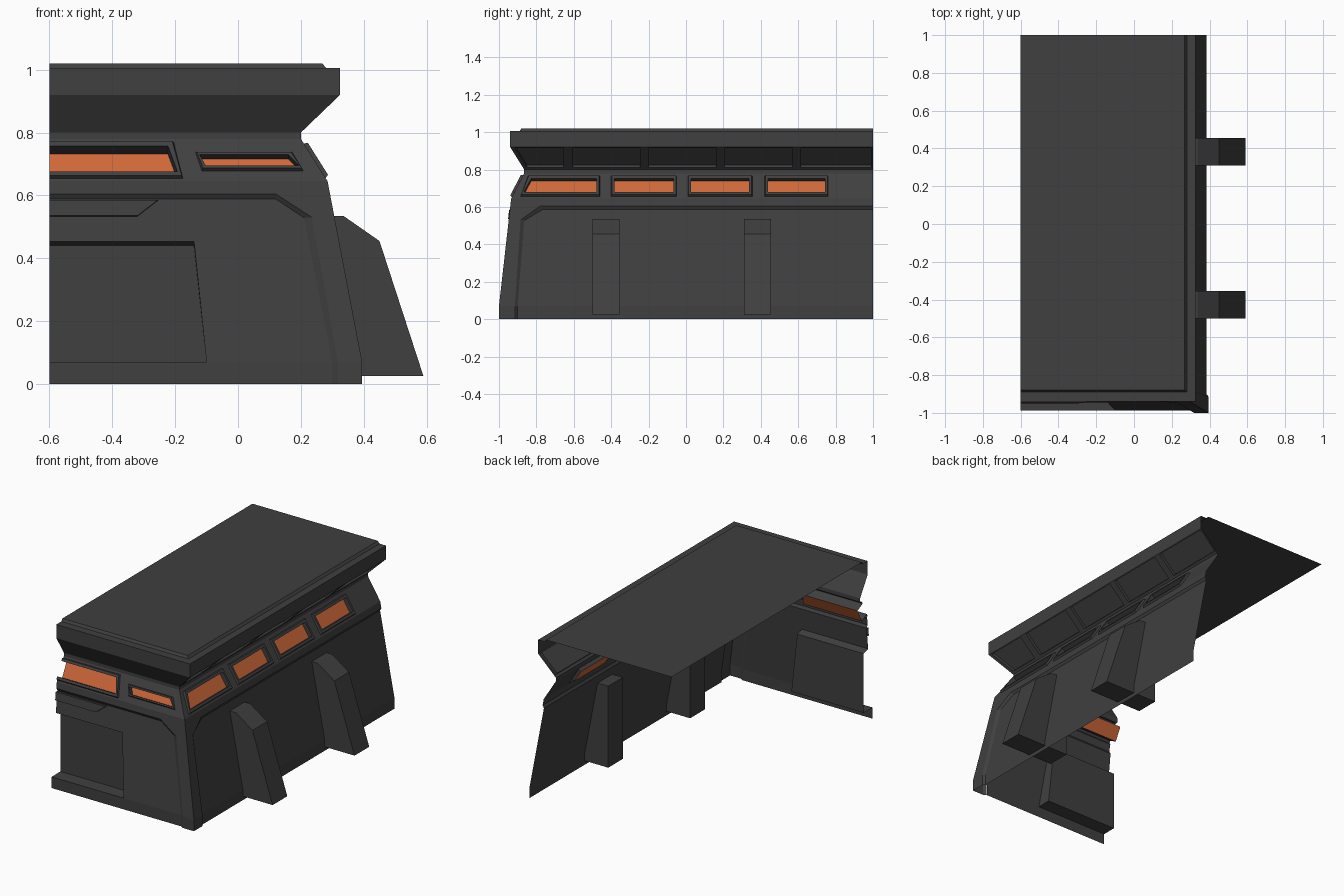
import bpy, bmesh
from mathutils import Vector

if "Cube" in bpy.data.objects:
    bpy.data.objects.remove(bpy.data.objects["Cube"])

LEFT, BACK = -0.6, 1.0
# wall profile rows: right-wall x, front-wall y, z
ROWS = [(0.395, -1, 0), (0.395, -1, 0.07), (0.285, -0.935, 0.645), (0.20, -0.865, 0.78),
        (0.20, -0.865, 0.80), (0.325, -0.94, 0.92), (0.325, -0.94, 1.005),
        (0.28, -0.89, 1.005), (0.268, -0.88, 1.02)]
LOWER, BAND, SOFFIT = 1, 2, 4


def material(name, color):
    m = bpy.data.materials.new(name)
    m.diffuse_color = (*color, 1)
    m.use_nodes = True
    m.node_tree.nodes["Principled BSDF"].inputs["Base Color"].default_value = m.diffuse_color
    return m


DARK = material("dark_grey", (0.05, 0.05, 0.05))
ORANGE = material("orange_glass", (0.62, 0.135, 0.04))


def finish(name, bm, mat=DARK):
    bmesh.ops.remove_doubles(bm, verts=bm.verts, dist=0.0002)
    bmesh.ops.recalc_face_normals(bm, faces=bm.faces)
    me = bpy.data.meshes.new(name)
    bm.to_mesh(me)
    bm.free()
    me.materials.append(mat)
    ob = bpy.data.objects.new(name, me)
    bpy.context.collection.objects.link(ob)
    return ob


def on_wall(side, seg, u, z, off=0.0):
    """Point on a wall segment (u along the wall), pushed out along its normal."""
    if seg == LOWER and z < 0.07:
        seg = 0
    (x0, y0, z0), (x1, y1, z1) = ROWS[seg], ROWS[seg + 1]
    a0, a1 = (-y0, -y1) if side == 'front' else (x0, x1)
    t = (z - z0) / (z1 - z0)
    n = Vector((z1 - z0, a0 - a1)).normalized()
    a, h = a0 + (a1 - a0) * t + n.x * off, z + n.y * off
    return Vector((u, -a, h)) if side == 'front' else Vector((a, u, h))


def path(side, seg, pts, off=0.0):
    return [on_wall(side, seg, u, z, off) for u, z in pts]


def strip(bm, a, b, closed=False):
    """Quads between two matching paths; skips edges on the open left side."""
    n = len(a)
    for i in range(n if closed else n - 1):
        j = (i + 1) % n
        if closed and abs(a[i].x - LEFT) < 1e-4 and abs(a[j].x - LEFT) < 1e-4:
            continue
        bm.faces.new([bm.verts.new(p) for p in (a[i], a[j], b[j], b[i])])


def sheet(bm, side, seg, outer, holes=(), off=0.0):
    """Flat wall piece with holes."""
    tmp = bmesh.new()
    for loop in [outer, *holes]:
        vs = [tmp.verts.new((u, z, 0)) for u, z in loop]
        for i in range(len(vs)):
            tmp.edges.new((vs[i - 1], vs[i]))
    bmesh.ops.triangle_fill(tmp, use_beauty=True, edges=tmp.edges[:], normal=(0, 0, 1))
    for f in tmp.faces:
        bm.faces.new([bm.verts.new(on_wall(side, seg, v.co.x, v.co.y, off)) for v in f.verts])
    tmp.free()


def inset(quad, d):
    cu, cz = sum(p[0] for p in quad) / 4, sum(p[1] for p in quad) / 4
    return [(u if u == LEFT else u + (d if u < cu else -d), z + (d if z < cz else -d)) for u, z in quad]


def window(name, side, quad, border, depth):
    """Raised frame with deep reveal and a coloured pane."""
    bm, inner = bmesh.new(), inset(quad, border)
    loops = [path(side, BAND, q, o) for q, o in
             ((quad, 0), (inset(quad, 0.004), 0.012), (inner, 0.012), (inner, -depth))]
    for a, b in zip(loops, loops[1:]):
        strip(bm, a, b, True)
    finish(name + "_frame", bm)
    bm = bmesh.new()
    bm.faces.new([bm.verts.new(p) for p in loops[-1]])
    finish(name + "_glass", bm, ORANGE)


def prism(name, profile, plane):
    """Closed solid between two placements of a profile."""
    bm = bmesh.new()
    a, b = plane(profile, 0), plane(profile, 1)
    strip(bm, a, b, True)
    for loop in (a, b):
        bm.faces.new([bm.verts.new(p) for p in loop])
    return finish(name, bm)


# lower walls: raised trim, bevel and recessed panel
TRIM = {
    'front': ([(LEFT, .645), (.14, .645), (.285, .645), (.395, .07), (.395, 0)],
              [(LEFT, .605), (.12, .605), (.235, .53), (.318, .07), (.318, 0)],
              [(LEFT, .59), (.12, .59), (.21, .53), (.30, .07), (.30, 0)]),
    'right': ([(BACK, .645), (-.8, .645), (-.935, .645), (-1, .07), (-1, 0)],
              [(BACK, .605), (-.78, .605), (-.885, .53), (-.915, .07), (-.915, 0)],
              [(BACK, .59), (-.765, .59), (-.865, .53), (-.90, .07), (-.90, 0)])}
DOOR = [(LEFT, .455), (-.14, .455), (-.10, .07), (LEFT, .07)]
REC = -0.012
for side, (edge, outer, inner) in TRIM.items():
    bm = bmesh.new()
    strip(bm, path(side, LOWER, edge), path(side, LOWER, outer))
    strip(bm, path(side, LOWER, outer), path(side, LOWER, inner, REC))
    end = LEFT if side == 'front' else BACK
    corner = inner[3][0]
    low = [(end, .07)] if side == 'right' else DOOR[::-1]
    notch = [(corner, .07)] + (low if side == 'right' else [DOOR[2], DOOR[1], DOOR[0]])
    sheet(bm, side, LOWER, inner[:3] + notch, off=REC)
    sheet(bm, side, 0, [(end, 0), (corner, 0), (corner, .07), (end, .07)], off=REC)
    finish(side + "_lower_wall", bm)

# door alcove in the front wall
bm = bmesh.new()
rim = path('front', LOWER, DOOR, REC)
back = [Vector((u, -0.9, min(z, 0.44))) for u, z in DOOR]
strip(bm, rim, back)
bm.faces.new([bm.verts.new(p) for p in back])
finish("door_alcove", bm)

# window band
BIG = [(LEFT, .77), (-.205, .77), (-.175, .653), (LEFT, .653)]
SMALL = [(-.135, .737), (.172, .737), (.207, .678), (-.115, .678)]
SIDES = [[(a, .765), (b, .765), (b, .655), (c, .655)] for a, b, c in
         ((-.845, -.46, -.885), (-.40, -.05, -.40), (.01, .355, .01), (.42, .76, .42))]
bm = bmesh.new()
sheet(bm, 'front', BAND, [(LEFT, .78), (.20, .78), (.285, .645), (LEFT, .645)] + BIG[::-1], [SMALL])
sheet(bm, 'right', BAND, [(BACK, .78), (-.865, .78), (-.935, .645), (BACK, .645)], SIDES)
finish("window_band", bm)
window("front_large_window", 'front', BIG, 0.018, 0.045)
window("front_small_window", 'front', SMALL, 0.012, 0.02)
for i, q in enumerate(SIDES):
    window(f"side_window_{i + 1}", 'right', q, 0.018, 0.015)

# overhang soffit with pockets between ribs on the right
POCKETS = [[(a, .915), (b, .915), (b, .812), (c, .812)] for a, b, c in
           ((-.915, -.655, -.85), (-.605, -.245, -.605), (-.2, .16, -.2), (.205, .57, .205), (.615, .99, .615))]
bm = bmesh.new()
sheet(bm, 'right', SOFFIT, [(BACK, .92), (-.94, .92), (-.865, .80), (BACK, .80)], POCKETS)
for q in POCKETS:
    deep = path('right', SOFFIT, q, -0.018)
    strip(bm, path('right', SOFFIT, q), deep, True)
    bm.faces.new([bm.verts.new(p) for p in deep])
sheet(bm, 'front', SOFFIT, [(LEFT, .92), (.325, .92), (.20, .80), (LEFT, .80)])
finish("soffit", bm)


# neck, fascia and roof lid
def ell(row):
    x, y, z = row
    return [Vector((LEFT, y, z)), Vector((x, y, z)), Vector((x, BACK, z))]


bm = bmesh.new()
for i in (3, 5, 6, 7):
    strip(bm, ell(ROWS[i]), ell(ROWS[i + 1]))
top = ell(ROWS[-1]) + [Vector((LEFT, BACK, ROWS[-1][2]))]
bm.faces.new([bm.verts.new(p) for p in top])
finish("roof", bm)

# raised bar with angled end above the door
prism("door_header_bar", [(LEFT, .585), (-.255, .585), (-.32, .535), (LEFT, .535)],
      lambda p, k: path('front', LOWER, p, REC if k == 0 else 0.004))

# buttresses through the right wall
for name, y0, y1 in (("front_buttress", -.50, -.355), ("rear_buttress", .31, .455)):
    prism(name, [(.22, .025), (.59, .025), (.45, .455), (.335, .535), (.22, .535)],
          lambda p, k: [Vector((x, (y0, y1)[k], z)) for x, z in p])
